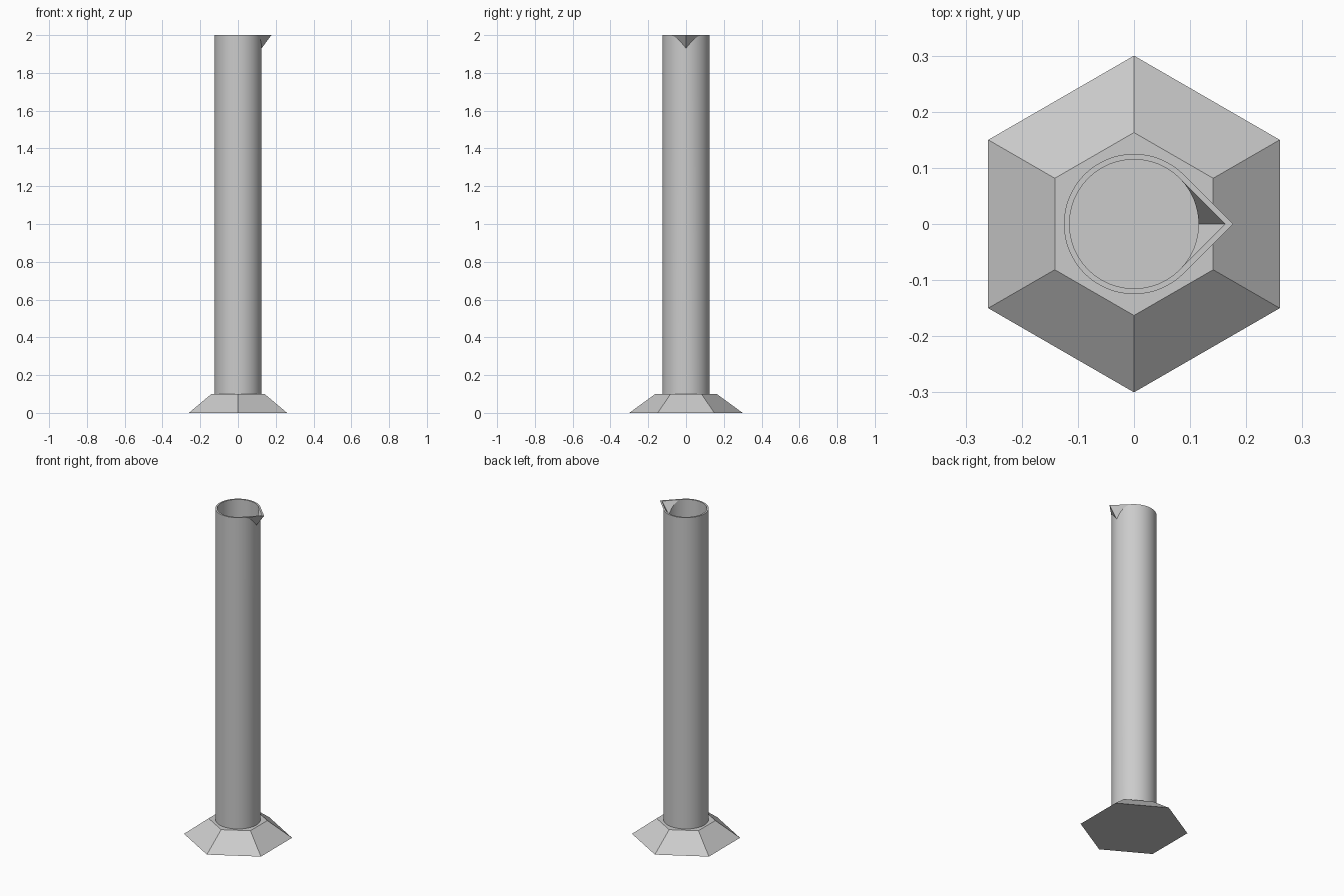
import bpy, bmesh
from math import sin, cos, pi, radians

cube = bpy.data.objects.get("Cube")
if cube:
    bpy.data.objects.remove(cube, do_unlink=True)

HEIGHT = 2.0
BASE_TOP = 0.1
SPOUT_DROP = 0.07
SEGMENTS = 64

grey = bpy.data.materials.new("light_grey")
grey.use_nodes = True
colour = (0.6, 0.6, 0.6, 1)
grey.diffuse_color = colour
grey.node_tree.nodes["Principled BSDF"].inputs["Base Color"].default_value = colour


def make_object(name, bm):
    bmesh.ops.recalc_face_normals(bm, faces=bm.faces)
    mesh = bpy.data.meshes.new(name)
    bm.to_mesh(mesh)
    bm.free()
    mesh.materials.append(grey)
    obj = bpy.data.objects.new(name, mesh)
    bpy.context.collection.objects.link(obj)
    return obj


def wall_column(bm, radius, angle):
    """Bottom, spout crease and rim points of the wall at one angle."""
    a = abs(angle)
    lean = cos(pi / 4 - a)
    crease, rim_radius = HEIGHT, radius
    if a < pi / 4 - 0.001:
        # flat spout planes are tangent to the rim and slope in to the wall
        crease = HEIGHT - SPOUT_DROP * (1 - lean) / (1 - cos(pi / 4))
        rim_radius = radius / lean
    points = ((radius, BASE_TOP), (radius, crease), (rim_radius, HEIGHT))
    return [bm.verts.new((r * cos(angle), r * sin(angle), z)) for r, z in points]


# Hexagonal foot
bm = bmesh.new()
bmesh.ops.create_cone(bm, cap_ends=True, segments=6, radius1=0.3,
                      radius2=0.163, depth=BASE_TOP)
bmesh.ops.translate(bm, vec=(0, 0, BASE_TOP / 2), verts=bm.verts)
make_object("hexagonal_foot", bm)

# Hollow tube with a pouring spout on +x; the foot closes its bottom
bm = bmesh.new()
angles = [2 * pi * i / SEGMENTS - pi for i in range(SEGMENTS)]
outer = [wall_column(bm, 0.125, a) for a in angles]
inner = [wall_column(bm, 0.115, a) for a in angles]
for i in range(SEGMENTS):
    j = (i + 1) % SEGMENTS
    for wall in (outer, inner):
        for k in range(2):
            bm.faces.new((wall[i][k], wall[j][k], wall[j][k + 1], wall[i][k + 1]))
    for k in (0, 2):
        bm.faces.new((outer[i][k], outer[j][k], inner[j][k], inner[i][k]))
bmesh.ops.remove_doubles(bm, verts=bm.verts, dist=0.00002)
tube = make_object("tube_with_spout", bm)

bpy.ops.object.select_all(action="DESELECT")
tube.select_set(True)
bpy.context.view_layer.objects.active = tube
bpy.ops.object.shade_smooth_by_angle(angle=radians(15))
